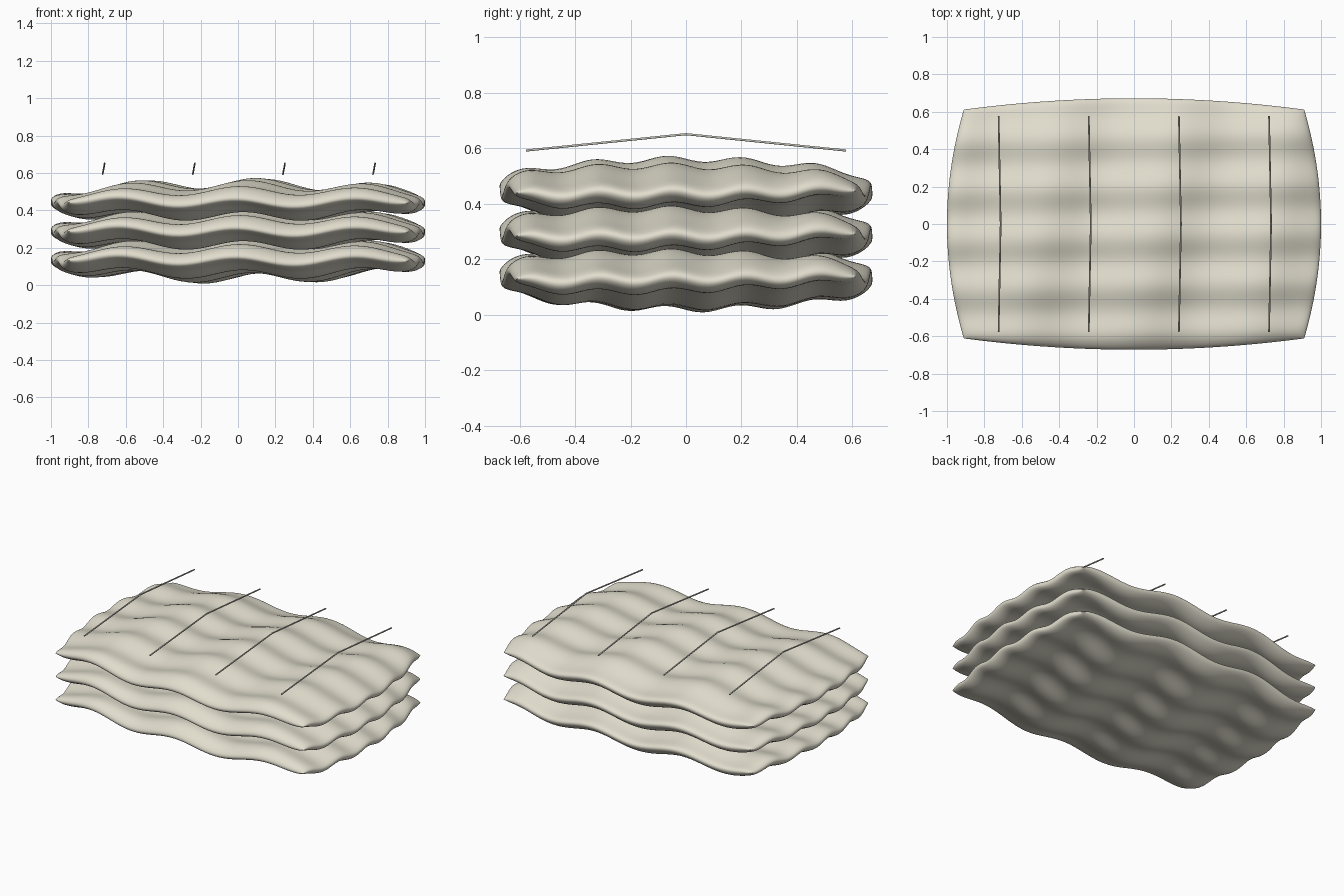
import bpy, bmesh, math
from mathutils import Vector

cube = bpy.data.objects.get("Cube")
if cube:
    bpy.data.objects.remove(cube, do_unlink=True)


def make_material(name, rgb):
    mat = bpy.data.materials.new(name)
    mat.use_nodes = True
    color = (*rgb, 1.0)
    mat.diffuse_color = color
    bsdf = next(n for n in mat.node_tree.nodes if n.type == 'BSDF_PRINCIPLED')
    bsdf.inputs["Base Color"].default_value = color
    bsdf.inputs["Roughness"].default_value = 0.9
    return mat


linen = make_material("warm linen", (0.75, 0.72, 0.61))
thread = make_material("pale grey thread", (0.55, 0.54, 0.48))

HALF_X, HALF_Y = 1.0, 0.672
NX, NY = 80, 96
MID_Z, SPACING = 0.29, 0.155


def wave(x, y):
    """Broad slanted ripples along the width plus shallow tight ones along the depth."""
    calm = (1 - 0.7 * x ** 8) * (1 - 0.6 * y * y)
    broad = 0.028 * math.cos(10 * x - 1.8 * y - 1.1) * calm
    tight = 0.011 * math.cos(23.7 * (y + 0.068 - 0.02 * x))
    return broad + tight


def sheet_point(i, j, side):
    """Point on the upper (side 1) or lower (side -1) skin of a padded sheet."""
    u = math.sin(math.pi * (i / NX - 0.5))
    v = math.sin(math.pi * (j / NY - 0.5))
    x = HALF_X * u * (1 - 0.09 * v * v)
    y = HALF_Y * v * (1 - 0.09 * u * u)
    rounding = math.sqrt(max(0, 1 - abs(u) ** 18) * max(0, 1 - abs(v) ** 13))
    half = rounding * (0.043 + 0.047 * (1 - u * u) * (1 - v * v))
    return Vector((x, y, wave(x, y) + side * half))


def finish(obj, mat):
    obj.data.materials.append(mat)
    bpy.ops.object.select_all(action='DESELECT')
    obj.select_set(True)
    bpy.context.view_layer.objects.active = obj
    bpy.ops.object.shade_smooth_by_angle(angle=math.radians(60))


def make_sheet(name, z):
    bm = bmesh.new()
    for side in (1, -1):
        grid = [[bm.verts.new(sheet_point(i, j, side)) for j in range(NY + 1)]
                for i in range(NX + 1)]
        for i in range(NX):
            for j in range(NY):
                quad = [grid[i][j], grid[i + 1][j], grid[i + 1][j + 1], grid[i][j + 1]]
                bm.faces.new(quad if side > 0 else quad[::-1])
    # Weld the two skins along the rim
    rim = [v for v in bm.verts if v.is_boundary]
    bmesh.ops.remove_doubles(bm, verts=rim, dist=0.00005)
    mesh = bpy.data.meshes.new(name)
    bm.to_mesh(mesh)
    bm.free()
    obj = bpy.data.objects.new(name, mesh)
    obj.location.z = z
    bpy.context.collection.objects.link(obj)
    finish(obj, linen)


def make_strand(name, x):
    """Thin strand peaked at the middle and leaning slightly sideways."""
    curve = bpy.data.curves.new(name, 'CURVE')
    curve.dimensions = '3D'
    curve.bevel_depth = 0.0045
    curve.bevel_resolution = 1
    curve.use_fill_caps = True
    spline = curve.splines.new('POLY')
    path = [(x - 0.001, -0.577, 0.592), (x + 0.01, 0, 0.651), (x - 0.001, 0.577, 0.592)]
    spline.points.add(len(path) - 1)
    for point, co in zip(spline.points, path):
        point.co = (*co, 1)
    obj = bpy.data.objects.new(name, curve)
    curve.materials.append(thread)
    bpy.context.collection.objects.link(obj)


# Three stacked padded sheets
for level, label in enumerate(("lower", "middle", "upper")):
    make_sheet(label + "_sheet", MID_Z + (level - 1) * SPACING)

# Four strands above the stack
for n in range(4):
    make_strand("strand_%d" % (n + 1), (n - 1.5) * 0.482)
